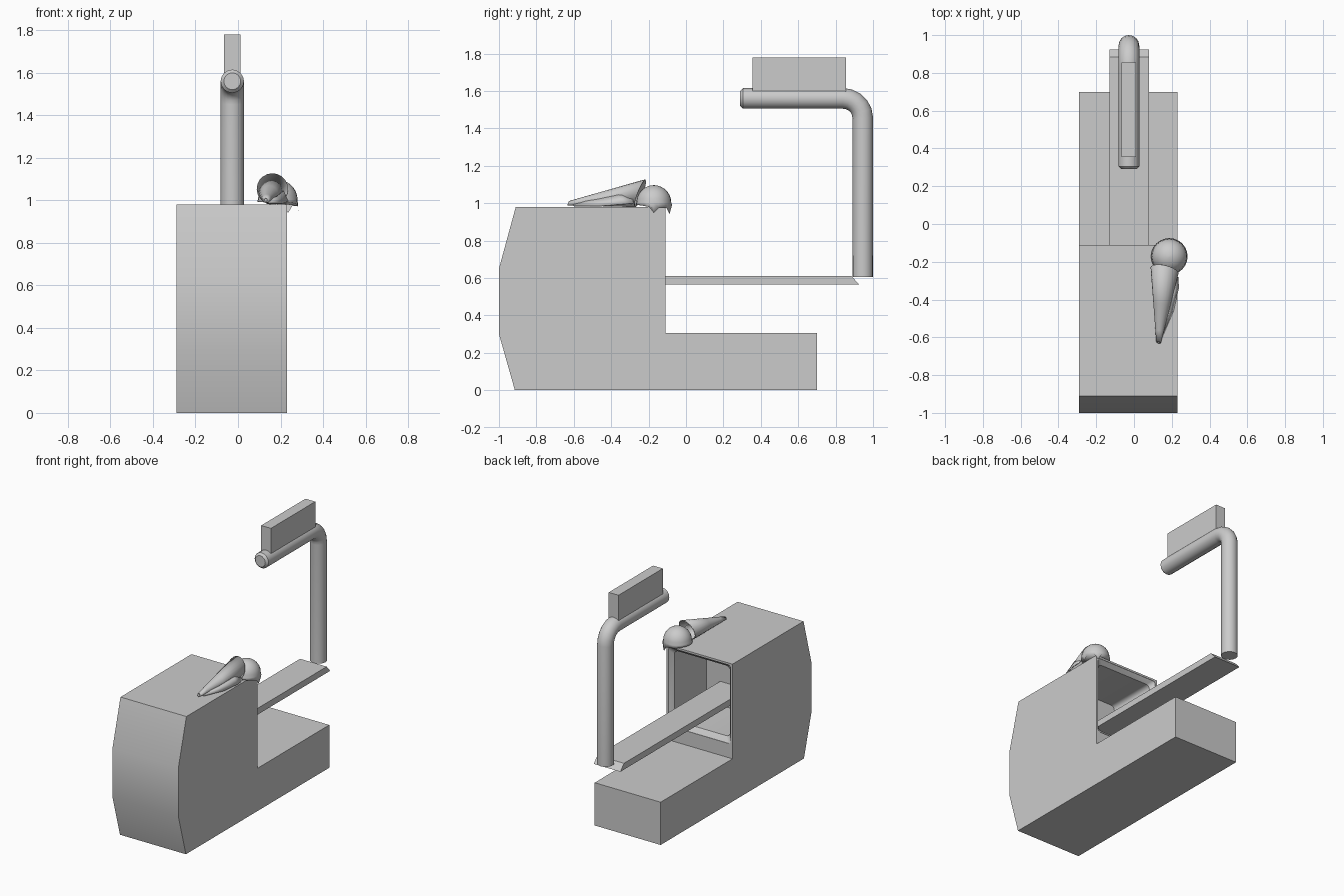
import bpy, bmesh, math
from mathutils import Vector

if "Cube" in bpy.data.objects:
    bpy.data.objects.remove(bpy.data.objects["Cube"])


def make(name, verts, faces, angle=30):
    me = bpy.data.meshes.new(name)
    me.from_pydata([tuple(v) for v in verts], [], faces)
    bm = bmesh.new()
    bm.from_mesh(me)
    bmesh.ops.recalc_face_normals(bm, faces=bm.faces)
    bm.to_mesh(me)
    bm.free()
    ob = bpy.data.objects.new(name, me)
    bpy.context.collection.objects.link(ob)
    smooth(ob, angle)
    return ob


def smooth(ob, angle=30):
    bpy.ops.object.select_all(action='DESELECT')
    ob.select_set(True)
    bpy.context.view_layer.objects.active = ob
    bpy.ops.object.shade_smooth_by_angle(angle=math.radians(angle))


def loft(name, loops, caps=True, angle=30):
    n = len(loops[0])
    faces = [(k*n+i, k*n+(i+1) % n, (k+1)*n+(i+1) % n, (k+1)*n+i)
             for k in range(len(loops)-1) for i in range(n)]
    if caps:
        faces += [tuple(range(n)), tuple(range((len(loops)-1)*n, len(loops)*n))]
    return make(name, [v for l in loops for v in l], faces, angle)


def extrude_x(name, profile, x0, x1):
    return loft(name, [[(x, y, z) for y, z in profile] for x in (x0, x1)])


def rounded_rect(x0, x1, z0, z1, r, y, n=4):
    pts = []
    for q, (cx, cz) in enumerate([(x1-r, z1-r), (x0+r, z1-r), (x0+r, z0+r), (x1-r, z0+r)]):
        for i in range(n+1):
            a = math.pi/2*(q + i/n)
            pts.append((cx + r*math.cos(a), y, cz + r*math.sin(a)))
    return pts


# L-shaped housing with a hollow opening at the back
body = extrude_x("housing", [(-.915, 0), (-1, .3), (-1, .65), (-.91, .98), (-.11, .98),
                             (-.11, .305), (.70, .305), (.70, 0)], -.29, .23)
cutter = loft("cavity_cutter", [
    rounded_rect(-.276, .216, .406, .966, .02, -.05),
    rounded_rect(-.276, .216, .406, .966, .02, -.112),
    rounded_rect(-.25, .19, .44, .94, .03, -.14),
    rounded_rect(-.25, .19, .44, .94, .03, -.50)])
mod = body.modifiers.new("cavity", 'BOOLEAN')
mod.object = cutter
mod.operation = 'DIFFERENCE'
mod.solver = 'EXACT'
bpy.context.view_layer.objects.active = body
bpy.ops.object.modifier_apply(modifier="cavity")
bpy.data.objects.remove(cutter)
smooth(body)

# Tray sliding out of the cavity, with a slanted tip
extrude_x("tray", [(-.51, .565), (.925, .565), (.885, .61), (-.51, .61)], -.13, .08)

# Bent pipe handle
path = [(.945, .605, 1)]
path += [(.84 + .105*math.cos(a), 1.455 + .105*math.sin(a), 1)
         for a in [math.pi/2*i/5 for i in range(6)]]
path += [(.305, 1.56, 1), (.29, 1.56, .72)]
cu = bpy.data.curves.new("handle_pipe", 'CURVE')
cu.dimensions = '3D'
cu.bevel_depth = .055
cu.bevel_resolution = 6
cu.use_fill_caps = True
sp = cu.splines.new('POLY')
sp.points.add(len(path)-1)
for p, (y, z, r) in zip(sp.points, path):
    p.co = (-.027, y, z, 1)
    p.radius = r
pipe = bpy.data.objects.new("handle_pipe", cu)
bpy.context.collection.objects.link(pipe)
bpy.ops.object.select_all(action='DESELECT')
pipe.select_set(True)
bpy.context.view_layer.objects.active = pipe
bpy.ops.object.convert(target='MESH')
smooth(bpy.context.object, 40)

# Block on top of the handle
extrude_x("handle_block", [(.355, 1.595), (.855, 1.595), (.855, 1.78), (.355, 1.78)], -.066, .011)

# Fallen hollow cone lying on the housing
tip, mouth, n = Vector((.13, -.628, 1.0)), Vector((.162, -.245, 1.053)), 20
rings = []
for t in (0, .15, .5, 1):
    c, r = tip.lerp(mouth, t), .012 + .062*t
    ring = []
    for i in range(n):
        a = 2*math.pi*i/n
        dx, dz = r*math.cos(a), r*math.sin(a)
        ring.append((c.x + dx, c.y - .2*dx + .35*dz, c.z + dz))
    rings.append(ring)
cone = loft("cone", rings, caps=False)
mod = cone.modifiers.new("thickness", 'SOLIDIFY')
mod.thickness = .006

# Loose flap of the cone wrapper
flap = [(.14, -.61, 1.0), (.15, -.6, .985), (.185, -.48, 1.02), (.21, -.46, .985),
        (.215, -.36, 1.045), (.238, -.34, .995), (.215, -.29, 1.04), (.235, -.28, 1.0)]
ob = make("cone_flap", flap, [(0, 1, 3, 2), (2, 3, 5, 4), (4, 5, 7, 6)], 60)
mod = ob.modifiers.new("thickness", 'SOLIDIFY')
mod.thickness = .006

# Melting scoop: dome with pointed drips, longer past the housing corner
c, n = Vector((.187, -.172, 1.003)), 24
loops = []
for row in range(9):
    loop = []
    for i in range(n):
        a = 2*math.pi*i/n
        p = math.radians(2 + 12.5*row)
        x, y, z = .093*math.sin(p)*math.cos(a), .093*math.sin(p)*math.sin(a), .093*math.cos(p)
        if row == 8:
            outward = max(0, math.cos(a - math.pi/5))
            x, y = .097*math.cos(a), .097*math.sin(a)
            z = -.012 - (.055*outward if i % 4 == 0 else .018*outward*(i % 2))
        loop.append(c + Vector((x, y, z)))
    loops.append(loop)
scoop = loft("melting_scoop", loops, caps=False, angle=50)
bm = bmesh.new()
bm.from_mesh(scoop.data)
bmesh.ops.holes_fill(bm, edges=[e for e in bm.edges if e.is_boundary], sides=0)
bmesh.ops.recalc_face_normals(bm, faces=bm.faces)
bm.to_mesh(scoop.data)
bm.free()
